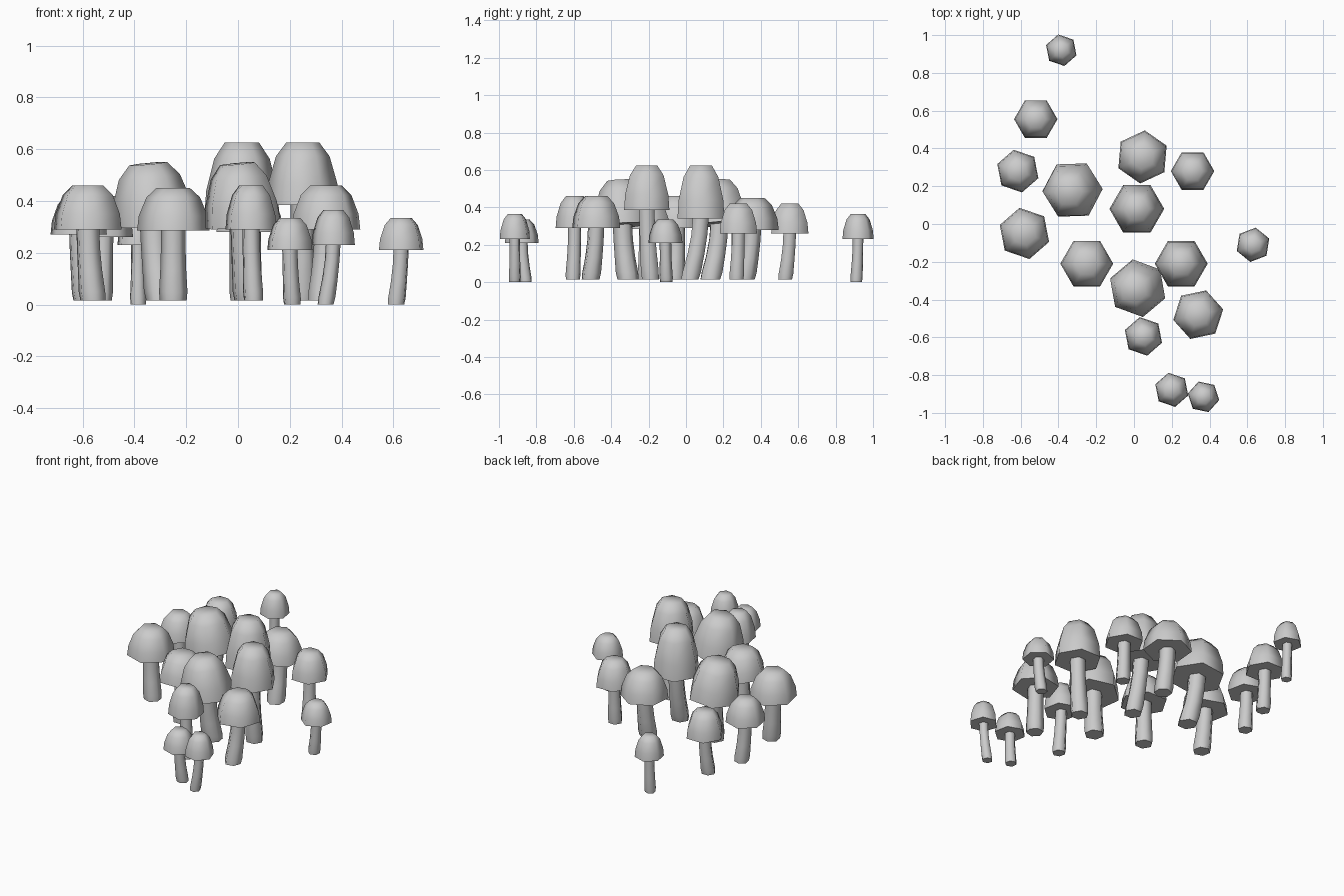
import bpy, bmesh, math
from mathutils import Vector, Matrix

if "Cube" in bpy.data.objects:
    bpy.data.objects.remove(bpy.data.objects["Cube"])

CAP = [(1, 0), (.95, .35), (.74, .78), (.46, 1)]       # radius, height (relative)
STEM = [(0, 1.0), (.12, 1.06), (.4, .97), (.7, .92), (1, .92)]  # height, radius


def loft(name, rings, smooth_deg):
    """Skin a list of equal-sized point rings and close both ends."""
    bm = bmesh.new()
    vs = [[bm.verts.new(p) for p in r] for r in rings]
    n = len(vs[0])
    for a, b in zip(vs, vs[1:]):
        for i in range(n):
            j = (i + 1) % n
            bm.faces.new((a[i], a[j], b[j], b[i]))
    bm.faces.new(vs[0][::-1])
    bm.faces.new(vs[-1])
    me = bpy.data.meshes.new(name)
    bm.to_mesh(me)
    bm.free()
    ob = bpy.data.objects.new(name, me)
    bpy.context.collection.objects.link(ob)
    bpy.context.view_layer.objects.active = ob
    bpy.ops.object.select_all(action='DESELECT')
    ob.select_set(True)
    bpy.ops.object.shade_smooth_by_angle(angle=math.radians(smooth_deg))
    return ob


def ring(c, r, ang, n=6):
    return [Vector((c[0] + r * math.cos(ang + i * math.tau / n),
                    c[1] + r * math.sin(ang + i * math.tau / n), c[2])) for i in range(n)]


def mushroom(x, y, r, z0, z1, deg, dx, dy, tilt=0):
    ang = math.radians(deg)
    # hexagonal cap with a flat top
    rings = [ring((0, 0, (z1 - z0) * h), r * k, ang) for k, h in CAP]
    cap = loft("mushroom_cap", rings, 65)
    cap.data.transform(Matrix.Translation((x, y, z0)) @
                       Matrix.Rotation(math.radians(tilt), 4, Vector((.5, -1, 0))))
    # stem curving towards its foot
    foot = .015 if r > .1 else .0
    rings = []
    for t, k in STEM:
        b = (1 - t) ** 1.6
        rings.append(ring((x + dx * b, y + dy * b, foot + (z0 + .015 - foot) * t),
                          .37 * r * k, ang))
    loft("mushroom_stem", rings, 65)


# x, y, cap radius, cap bottom, cap top, turn, foot offset x/y, tilt
for m in [
    (-.385, .92, .085, .23, .365, 41, 0, -.01),
    (-.52, .555, .115, .26, .42, 0, -.01, -.025),
    (-.615, .28, .115, .27, .42, 41, .02, .01),
    (-.58, -.05, .138, .29, .46, 41, .02, -.01),
    (-.325, .18, .16, .31, .545, 2, .03, -.05, 6),
    (.045, .355, .141, .28, .45, 25, 0, -.04),
    (.31, .28, .115, .26, .42, 0, .0, -.01),
    (.015, .08, .145, .34, .625, 0, .01, -.06),
    (-.25, -.21, .14, .285, .45, 0, .0, -.0),
    (.25, -.21, .14, .385, .625, 0, .0, .02),
    (.02, -.34, .155, .305, .545, 40, .02, .03, 6),
    (.34, -.48, .135, .29, .46, 12, -.02, -.03),
    (.05, -.595, .104, .29, .46, 41, .01, -.01),
    (.2, -.878, .092, .21, .335, 41, .01, .02),
    (.368, -.915, .085, .23, .365, 48, -.03, .0),
    (.63, -.11, .092, .21, .335, 21, -.02, .005),
]:
    mushroom(*m)
